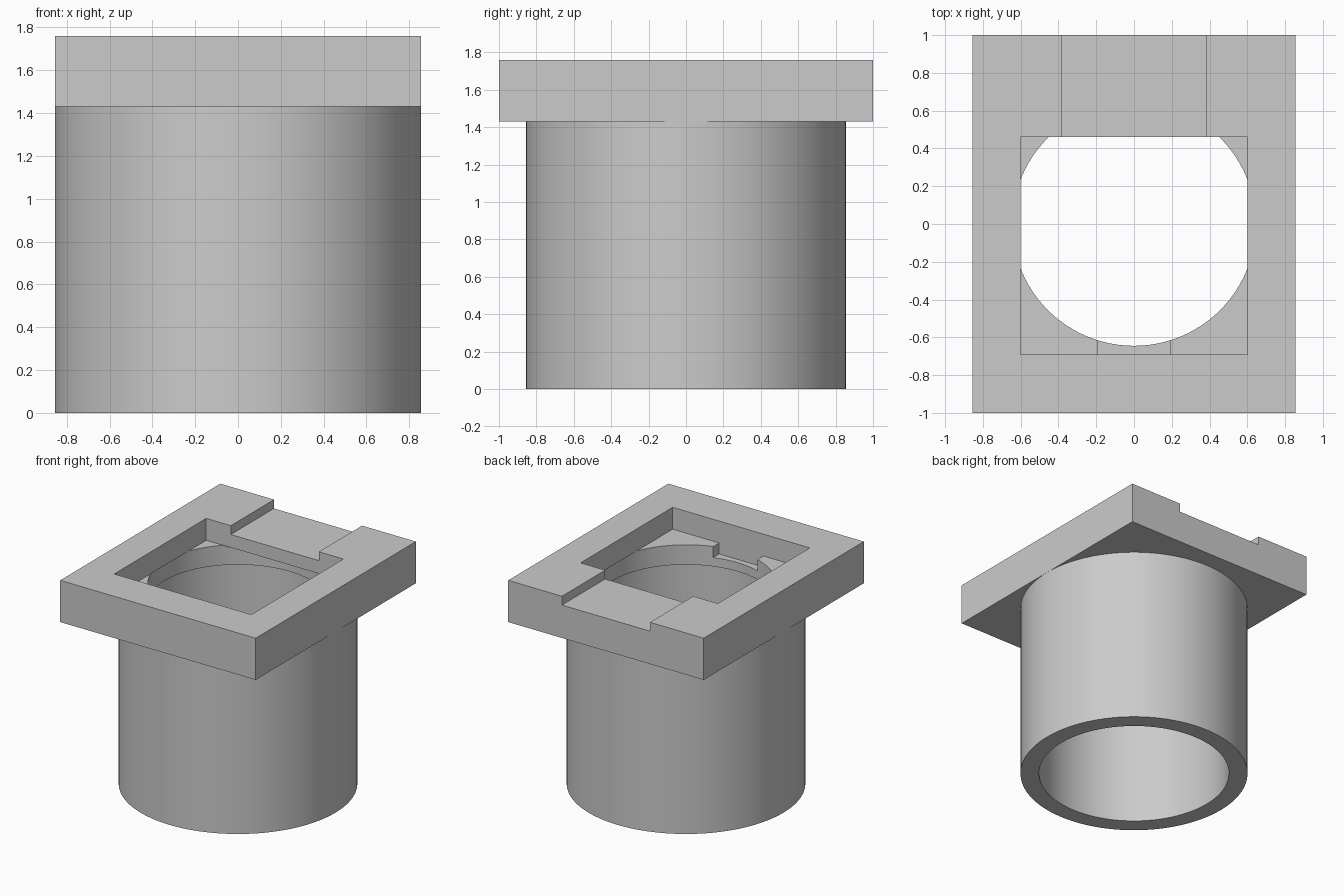
import bpy
import math

if "Cube" in bpy.data.objects:
    bpy.data.objects.remove(bpy.data.objects["Cube"], do_unlink=True)

# Main heights and half width
JOINT, FLOOR, CHANNEL, TOP = 1.43, 1.587, 1.69, 1.76
HALF = 0.855

grey = bpy.data.materials.new("plain_grey")
grey.use_nodes = True
colour = (0.6, 0.6, 0.6, 1)
grey.diffuse_color = colour
grey.node_tree.nodes["Principled BSDF"].inputs["Base Color"].default_value = colour


def box(name, x, y, z):
    """Box symmetric in x, spanning the given y and z ranges."""
    bpy.ops.mesh.primitive_cube_add(size=1, location=(0, sum(y) / 2, sum(z) / 2))
    ob = bpy.context.object
    ob.name = name
    ob.scale = (2 * x, y[1] - y[0], z[1] - z[0])
    bpy.ops.object.transform_apply(location=True, rotation=True, scale=True)
    ob.data.materials.append(grey)
    return ob


def cylinder(name, radius, z):
    bpy.ops.mesh.primitive_cylinder_add(vertices=96, radius=radius, depth=z[1] - z[0],
                                        location=(0, 0, sum(z) / 2))
    ob = bpy.context.object
    ob.name = name
    bpy.ops.object.transform_apply(location=True, rotation=True, scale=True)
    ob.data.materials.append(grey)
    return ob


def cut(body, cutter):
    """Subtract the cutter from the body, then discard it."""
    mod = body.modifiers.new("cut", 'BOOLEAN')
    mod.operation = 'DIFFERENCE'
    mod.solver = 'EXACT'
    mod.object = cutter
    bpy.ops.object.select_all(action='DESELECT')
    body.select_set(True)
    bpy.context.view_layer.objects.active = body
    bpy.ops.object.modifier_apply(modifier=mod.name)
    bpy.data.objects.remove(cutter, do_unlink=True)


# Round sleeve with a wide bore
sleeve = cylinder("round_sleeve", HALF, (0, JOINT))
cut(sleeve, cylinder("sleeve_bore", 0.715, (-0.1, JOINT + 0.1)))

# Top plate: round opening, rectangular pocket, rear channel, front notch
plate = box("top_plate", HALF, (-1, 1), (JOINT, TOP))
cut(plate, cylinder("plate_opening", 0.645, (JOINT - 0.1, FLOOR)))
cut(plate, box("pocket", 0.6, (-0.69, 0.46), (FLOOR, TOP + 0.1)))
cut(plate, box("rear_channel", 0.385, (0.3, 1.1), (CHANNEL, TOP + 0.1)))
cut(plate, box("front_notch", 0.193, (-0.69, -0.4), (1.5, FLOOR + 0.05)))

# Smooth the round walls, keep corners sharp
for part in (sleeve, plate):
    bpy.ops.object.select_all(action='DESELECT')
    part.select_set(True)
    bpy.context.view_layer.objects.active = part
    bpy.ops.object.shade_smooth_by_angle(angle=math.radians(30))
